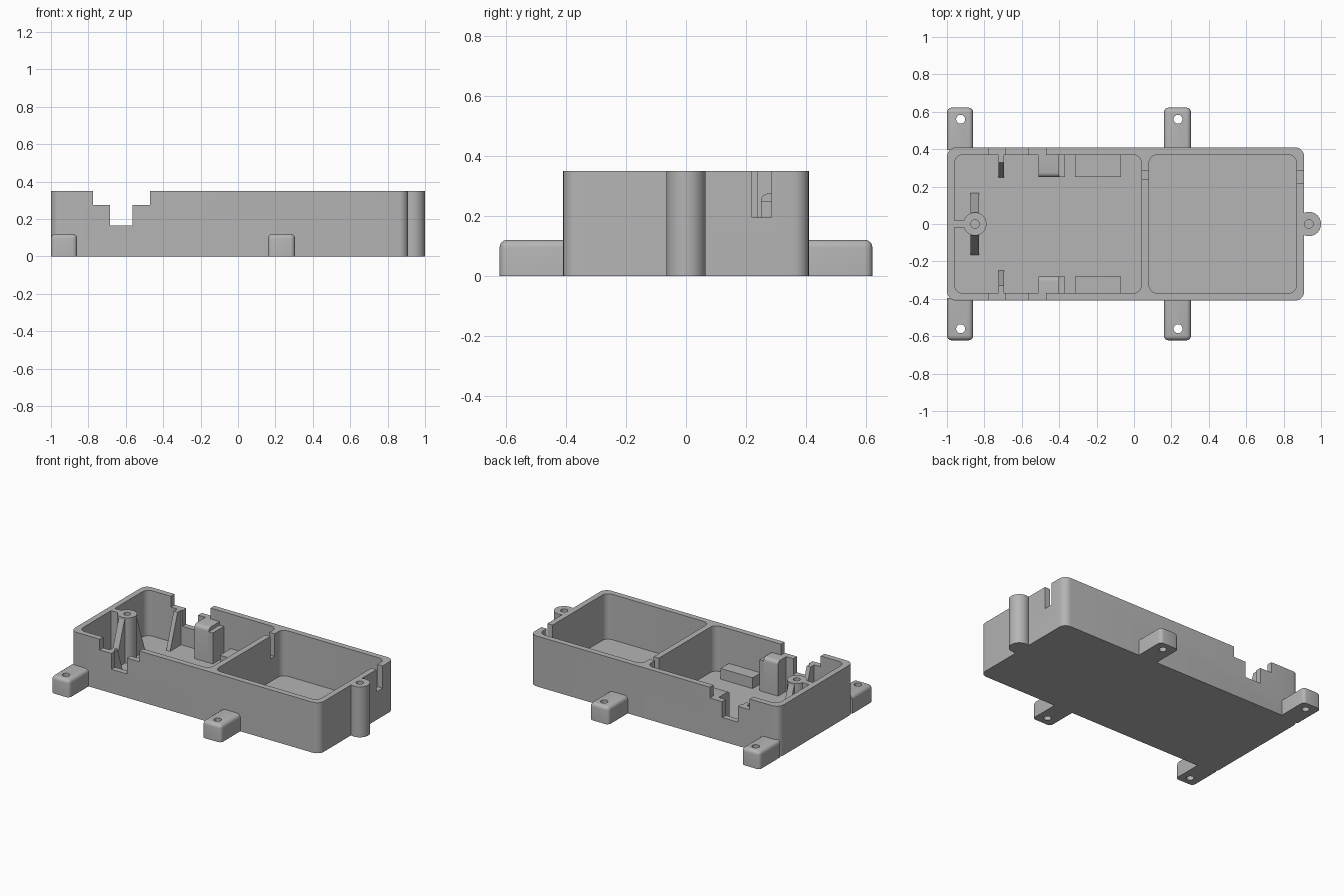
import bpy, bmesh, math

if "Cube" in bpy.data.objects:
    bpy.data.objects.remove(bpy.data.objects["Cube"])

grey = bpy.data.materials.new("light grey plastic")
grey.diffuse_color = (0.46, 0.46, 0.46, 1)
grey.use_nodes = True
grey.node_tree.nodes["Principled BSDF"].inputs["Base Color"].default_value = grey.diffuse_color
H, FLOOR = 0.35, 0.035


def finish(name, bm):
    bmesh.ops.recalc_face_normals(bm, faces=bm.faces)
    me = bpy.data.meshes.new(name)
    bm.to_mesh(me)
    bm.free()
    me.materials.append(grey)
    ob = bpy.data.objects.new(name, me)
    bpy.context.collection.objects.link(ob)
    return ob


def extrude(name, pts, vec):
    """Solid made by sweeping a closed 3D outline along vec."""
    bm = bmesh.new()
    face = bm.faces.new([bm.verts.new(p) for p in pts])
    ext = bmesh.ops.extrude_face_region(bm, geom=[face])
    bmesh.ops.translate(bm, vec=vec, verts=[v for v in ext["geom"] if isinstance(v, bmesh.types.BMVert)])
    return finish(name, bm)


def rounded(name, x0, x1, y0, y1, z0, z1, r, n=6):
    pts = []
    for cx, cy, a0 in ((x1 - r, y1 - r, 0), (x0 + r, y1 - r, 90), (x0 + r, y0 + r, 180), (x1 - r, y0 + r, 270)):
        for i in range(n + 1):
            a = math.radians(a0 + 90 * i / n)
            pts.append((cx + r * math.cos(a), cy + r * math.sin(a), z0))
    return extrude(name, pts, (0, 0, z1 - z0))


def box(name, x0, x1, y0, y1, z0, z1):
    y0, y1 = min(y0, y1), max(y0, y1)
    return extrude(name, [(x0, y0, z0), (x1, y0, z0), (x1, y1, z0), (x0, y1, z0)], (0, 0, z1 - z0))


def cylinder(name, x, y, r, z0, z1, n=32):
    pts = [(x + r * math.cos(math.tau * i / n), y + r * math.sin(math.tau * i / n), z0) for i in range(n)]
    return extrude(name, pts, (0, 0, z1 - z0))


def round_edges(ob, test, width, seg=4):
    bm = bmesh.new()
    bm.from_mesh(ob.data)
    edges = [e for e in bm.edges if test(e)]
    bmesh.ops.bevel(bm, geom=edges, offset=width, segments=seg, profile=0.5, affect='EDGES')
    bm.to_mesh(ob.data)
    bm.free()


def cut(ob, cutters):
    for c in cutters:
        mod = ob.modifiers.new("cut", 'BOOLEAN')
        mod.operation, mod.solver, mod.object = 'DIFFERENCE', 'EXACT', c
        dg = bpy.context.evaluated_depsgraph_get()
        me = bpy.data.meshes.new_from_object(ob.evaluated_get(dg))
        ob.modifiers.clear()
        ob.data = me
        bpy.data.objects.remove(c)


# Tray with two compartments, cable slots and stepped side notches
tray = rounded("tray", -1, 0.91, -0.41, 0.41, 0, H, 0.05)
cut(tray, [
    rounded("cutter", -0.96, 0.04, -0.37, 0.37, FLOOR, 0.5, 0.045),
    rounded("cutter", 0.08, 0.87, -0.37, 0.37, FLOOR, 0.5, 0.045),
    box("cutter", -0.775, -0.47, -0.5, 0.5, 0.275, 0.5),
    box("cutter", -0.685, -0.565, -0.5, 0.5, 0.165, 0.5),
    box("cutter", 0.02, 0.1, 0.24, 0.285, 0.195, 0.5),
    box("cutter", 0.85, 0.95, 0.22, 0.285, 0.195, 0.5),
])

# Mounting tabs with screw holes
for x0, x1, place in ((-1, -0.86, "left"), (0.16, 0.305, "right")):
    for s, side in ((-1, "front"), (1, "back")):
        tab = box(f"{side}_{place}_tab", x0, x1, s * 0.395, s * 0.622, 0, 0.12)

        def outer(e):
            a, b = (v.co for v in e.verts)
            top = a.z > 0.1 and b.z > 0.1
            far = abs(a.y) > 0.6 and abs(b.y) > 0.6
            near = abs(a.y) < 0.41 and abs(b.y) < 0.41
            return (top and not near) or (far and abs(a.z - b.z) > 0.05)
        round_edges(tab, outer, 0.025)
        cut(tab, [cylinder("cutter", (x0 + x1) / 2 + 0.003, s * 0.56, 0.024, -0.1, 0.2, 24)])

# Lid screw posts
inner_post = cylinder("inner_post", -0.85, 0, 0.062, FLOOR - 0.01, H)
cut(inner_post, [cylinder("cutter", -0.85, 0, 0.023, 0.1, 0.5, 24)])
end_post = cylinder("end_post", 0.935, 0, 0.065, 0, H)
cut(end_post, [cylinder("cutter", 0.935, 0, 0.023, 0.1, 0.5, 24)])
box("post_web", -0.97, -0.9, -0.02, 0.02, FLOOR - 0.01, H)

for s, side in ((-1, "front"), (1, "back")):
    # Sloping fins that brace the inner post
    extrude(f"{side}_post_fin", [(-0.873, s * 0.045, FLOOR - 0.01), (-0.873, s * 0.17, FLOOR - 0.01),
                                 (-0.873, s * 0.06, H - 0.01), (-0.873, s * 0.045, H - 0.01)], (0.045, 0, 0))
    # Tapered rib beside the notch
    extrude(f"{side}_wall_rib", [(-0.725, s * 0.38, FLOOR - 0.01), (-0.725, s * 0.245, FLOOR - 0.01),
                                 (-0.725, s * 0.33, 0.275), (-0.725, s * 0.38, 0.275)], (0.03, 0, 0))
    # Tall clamp block with a lower slab, and a low stop block
    y = 0.25 if s > 0 else 0.28
    block = box(f"{side}_clamp_block", -0.51, -0.4, s * y, s * 0.38, FLOOR - 0.01, 0.275)
    round_edges(block, lambda e: all(abs(abs(v.co.y) - y) < 0.01 and v.co.z > 0.2 for v in e.verts), 0.025)
    box(f"{side}_clamp_slab", -0.401, -0.368, s * y, s * 0.38, FLOOR - 0.01, 0.25)
    box(f"{side}_stop_block", -0.315, -0.07, s * y, s * 0.38, FLOOR - 0.01, 0.11)

# Smooth rounded faces, keep hard edges sharp
for ob in bpy.context.scene.objects:
    ob.select_set(True)
bpy.context.view_layer.objects.active = tray
bpy.ops.object.shade_smooth_by_angle(angle=math.radians(30))
